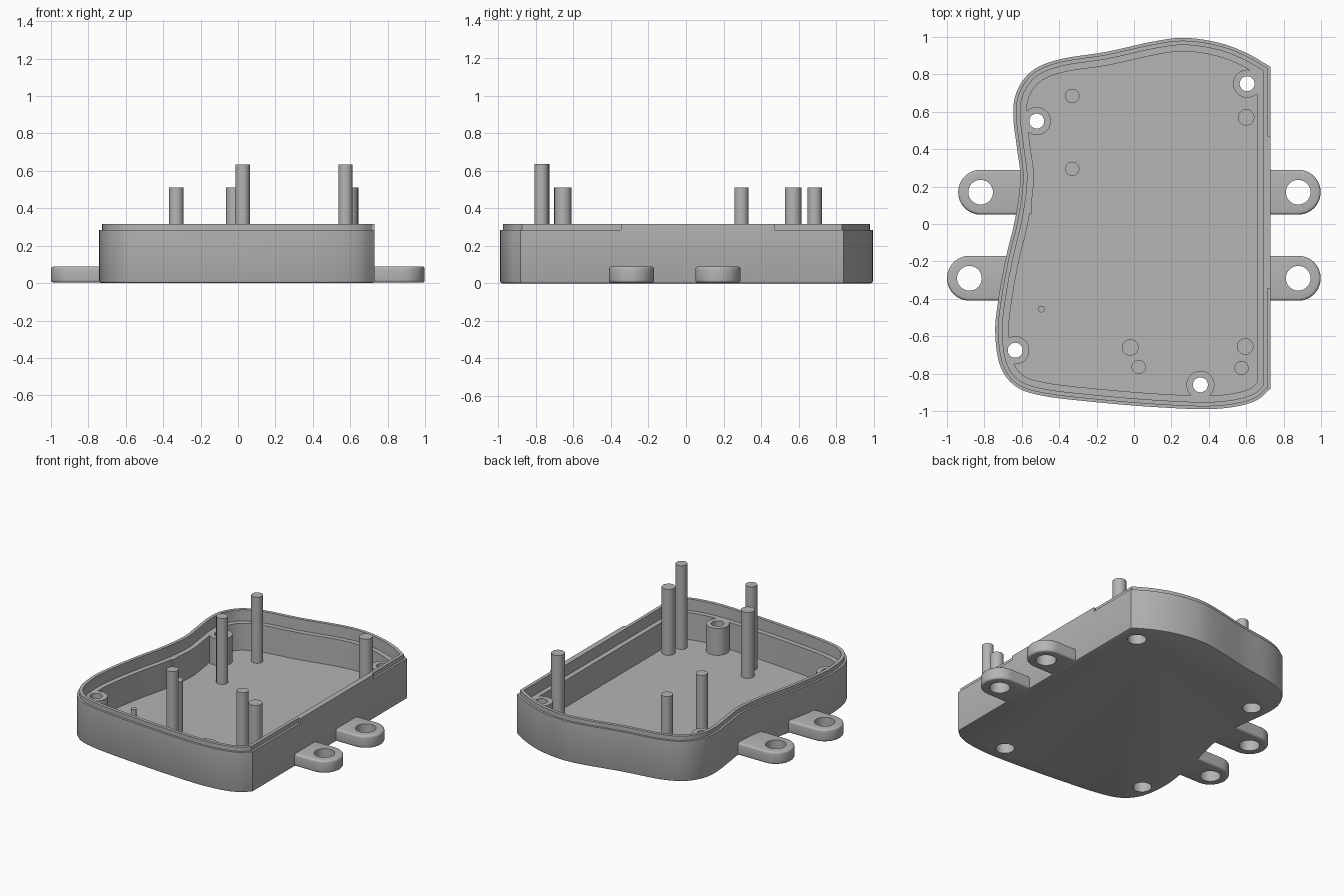
import bpy, bmesh, math
from mathutils import Vector

if "Cube" in bpy.data.objects:
    bpy.data.objects.remove(bpy.data.objects["Cube"], do_unlink=True)

grey = bpy.data.materials.new("plain grey")
grey.use_nodes = True
grey.diffuse_color = (0.46, 0.46, 0.46, 1)
grey.node_tree.nodes["Principled BSDF"].inputs["Base Color"].default_value = (0.46, 0.46, 0.46, 1)


def activate(ob):
    bpy.ops.object.select_all(action='DESELECT')
    ob.select_set(True)
    bpy.context.view_layer.objects.active = ob


def smooth(ob):
    activate(ob)
    bpy.ops.object.shade_smooth_by_angle(angle=math.radians(30))


def stack(name, loops):
    """Closed solid from a stack of equal-length loops, capped at both ends."""
    bm = bmesh.new()
    rings = [[bm.verts.new(p) for p in loop] for loop in loops]
    n = len(rings[0])
    for a, b in zip(rings, rings[1:]):
        for i in range(n):
            j = (i + 1) % n
            bm.faces.new((a[i], a[j], b[j], b[i]))
    bm.faces.new(rings[0][::-1])
    bm.faces.new(rings[-1])
    bmesh.ops.recalc_face_normals(bm, faces=bm.faces)
    mesh = bpy.data.meshes.new(name)
    bm.to_mesh(mesh)
    bm.free()
    ob = bpy.data.objects.new(name, mesh)
    bpy.context.collection.objects.link(ob)
    mesh.materials.append(grey)
    return ob


def cylinder(name, x, y, r, z0, z1, n=40):
    ring = [(x + r * math.cos(math.tau * i / n), y + r * math.sin(math.tau * i / n)) for i in range(n)]
    return stack(name, [[(*p, z) for p in ring] for z in (z0, z1)])


def combine(ob, tool, operation):
    mod = ob.modifiers.new("combine", 'BOOLEAN')
    mod.operation, mod.object, mod.solver = operation, tool, 'EXACT'
    activate(ob)
    bpy.ops.object.modifier_apply(modifier=mod.name)
    bpy.data.objects.remove(tool, do_unlink=True)


def inset(pts, d):
    """Offset a counter-clockwise outline inward with mitred corners."""
    out = []
    for i, p in enumerate(pts):
        e1 = (p - pts[i - 1]).normalized()
        e2 = (pts[(i + 1) % len(pts)] - p).normalized()
        n1, n2 = Vector((-e1.y, e1.x)), Vector((-e2.y, e2.x))
        out.append(p + (n1 + n2) * d / (1 + n1.dot(n2)))
    return out


def spline(keys, steps=6):
    """Catmull-Rom curve through the key points, open ended."""
    k = [Vector(p) for p in keys]
    k = [2 * k[0] - k[1]] + k + [2 * k[-1] - k[-2]]
    pts = []
    for a, b, c, d in zip(k, k[1:], k[2:], k[3:]):
        for s in range(steps):
            t = s / steps
            pts.append(0.5 * (2 * b + (c - a) * t + (2 * a - 5 * b + 4 * c - d) * t * t
                              + (3 * b - a - 3 * c + d) * t ** 3))
    return pts + [k[-2]]


# Tray outline: straight right edge, flowing curve round the other sides
outline = spline([(.73, .84), (.6, .915), (.45, .97), (.27, .995), (.1, .975), (-.15, .92),
                  (-.4, .88), (-.55, .815), (-.63, .7), (-.645, .57), (-.625, .4), (-.608, .24),
                  (-.635, .03), (-.685, -.18), (-.725, -.4), (-.742, -.58), (-.715, -.76),
                  (-.63, -.87), (-.48, -.92), (-.2, -.953), (.1, -.978), (.38, -.99),
                  (.55, -.975), (.66, -.94), (.73, -.88)])

# Tray section: outer wall, raised lip, inner ledge, floor
FLOOR, LEDGE, SHOULDER, RIM = .045, .235, .285, .315
section = [(.012, 0), (.004, .003), (0, .012), (0, SHOULDER), (.015, SHOULDER), (.015, RIM),
           (.038, RIM), (.038, LEDGE), (.072, LEDGE), (.072, FLOOR)]
tray = stack("tray", [[(*p, z) for p in inset(outline, d)] for d, z in section])

# Screw bosses with through holes, counterbored from below
for x, y in [(.605, .75), (-.52, .55), (-.635, -.675), (.355, -.86)]:
    combine(tray, cylinder("boss", x, y, .075, FLOOR - .02, LEDGE), 'UNION')
    combine(tray, cylinder("screw_hole", x, y, .04, -.1, .28), 'DIFFERENCE')
    combine(tray, cylinder("counterbore", x, y, .06, -.1, .13), 'DIFFERENCE')
smooth(tray)


def block(name, x0, x1, y0, y1, z0, z1):
    return stack(name, [[(x0, y0, z), (x1, y0, z), (x1, y1, z), (x0, y1, z)] for z in (z0, z1)])


# Flush raised strip on the right edge, and a small tab on the left ledge
block("raised_edge", .705, .73, -.345, .47, SHOULDER - .01, RIM)
block("inner_tab", -.585, -.545, .055, .12, FLOOR, LEDGE)


# Mounting lugs: rounded ends, softened edges, one hole each
def lug(name, x, y, root):
    r, side = .12, math.copysign(1, x)
    arc = [math.pi * (i / 24 - .5) for i in range(25)]

    def loop(d, z):
        pts = [(x + side * (r - d) * math.cos(a), y + (r - d) * math.sin(a), z) for a in arc]
        return pts + [(root, y + r - d, z), (root, y - r + d, z)]

    rounding = [math.pi / 2 * i / 4 for i in range(5)]
    b, top = .015, .09
    edge = [(b * (1 - math.sin(t)), b * (1 - math.cos(t))) for t in rounding]
    loops = [loop(d, .002 + h) for d, h in edge]
    loops += [loop(d, top - h) for d, h in reversed(edge)]
    ob = stack(name, loops)
    combine(ob, cylinder("lug_hole", x, y, .066, -.1, .2), 'DIFFERENCE')
    smooth(ob)


lug("back_left_lug", .878, .17, .70)
lug("front_left_lug", .878, -.29, .70)
lug("back_right_lug", -.82, .17, -.59)
lug("front_right_lug", -.88, -.29, -.675)

# Standing posts
posts = [("slim_post", .038, .51, [(-.33, .685), (-.33, .295)]),
         ("thick_post", .044, .51, [(.6, .57), (.595, -.655), (-.02, -.66)]),
         ("tall_post", .038, .635, [(.025, -.765), (.575, -.77)]),
         ("locating_pin", .018, .10, [(-.495, -.455)])]
for name, r, top, places in posts:
    for x, y in places:
        smooth(cylinder(name, x, y, r, FLOOR - .01, top, 32))
